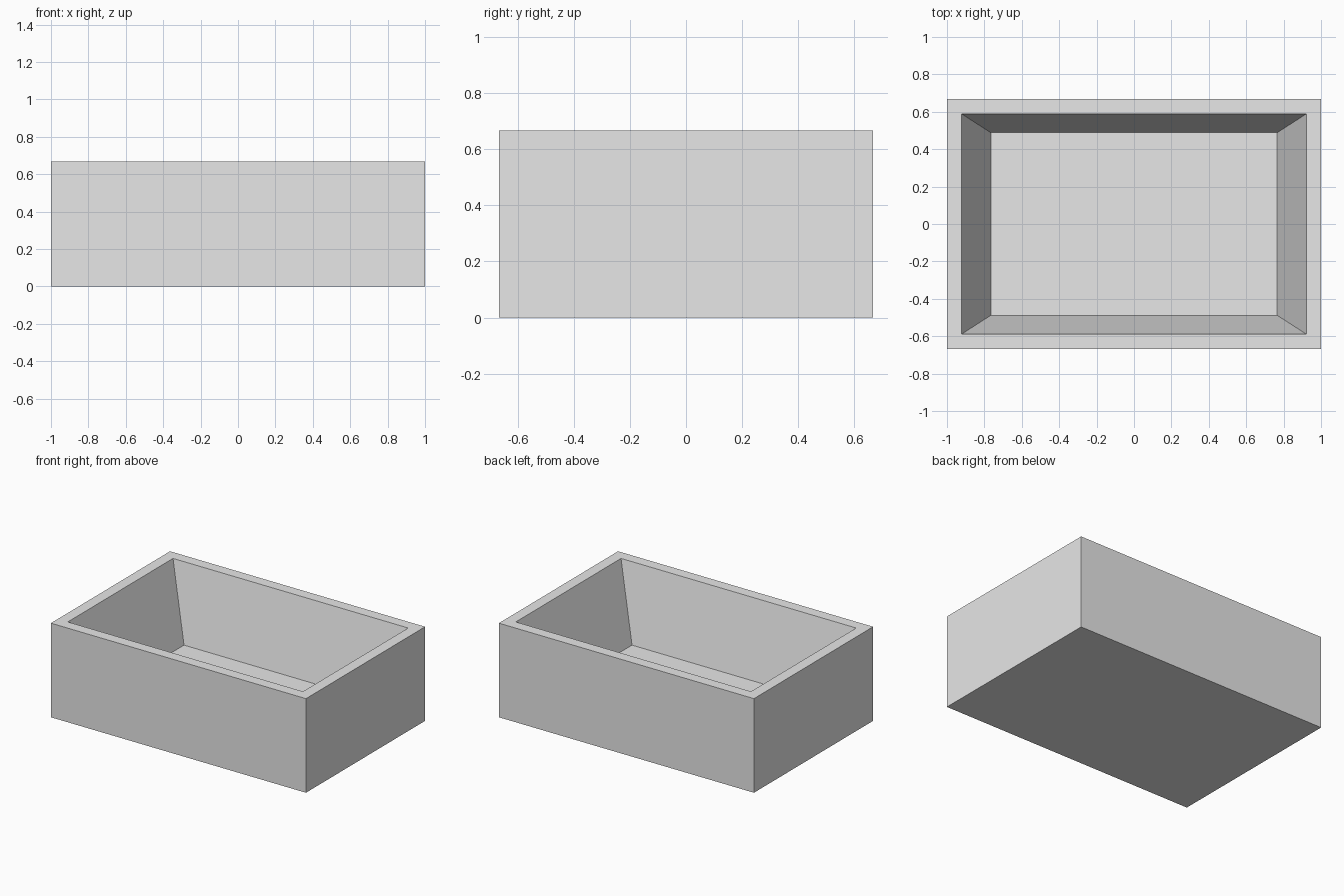
import bpy
import bmesh

cube = bpy.data.objects.get("Cube")
if cube:
    bpy.data.objects.remove(cube, do_unlink=True)

WIDTH, DEPTH, HEIGHT = 2.0, 1.334, 0.667
RIM = 0.078          # width of the flat rim
FLOOR_Z = 0.133      # height of the inner floor
FLOOR_X, FLOOR_Y = 0.765, 0.488

grey = bpy.data.materials.new("light grey")
grey.use_nodes = True
colour = (0.8, 0.8, 0.8, 1.0)
grey.diffuse_color = colour
grey.node_tree.nodes["Principled BSDF"].inputs["Base Color"].default_value = colour


def ring(bm, x, y, z):
    """Rectangle of vertices with half sizes x and y."""
    return [bm.verts.new((sx * x, sy * y, z))
            for sx, sy in ((-1, -1), (1, -1), (1, 1), (-1, 1))]


# Tray: rings run from the base, up the outside, over the rim, down to the floor
bm = bmesh.new()
rings = [
    ring(bm, WIDTH / 2, DEPTH / 2, 0),
    ring(bm, WIDTH / 2, DEPTH / 2, HEIGHT),
    ring(bm, WIDTH / 2 - RIM, DEPTH / 2 - RIM, HEIGHT),
    ring(bm, FLOOR_X, FLOOR_Y, FLOOR_Z),
]
for low, high in zip(rings, rings[1:]):
    for i in range(4):
        j = (i + 1) % 4
        bm.faces.new((low[i], low[j], high[j], high[i]))
bm.faces.new(reversed(rings[0]))   # underside
bm.faces.new(rings[-1])            # inner floor
bmesh.ops.recalc_face_normals(bm, faces=bm.faces)

mesh = bpy.data.meshes.new("tray")
bm.to_mesh(mesh)
bm.free()
mesh.materials.append(grey)
tray = bpy.data.objects.new("tray", mesh)
bpy.context.collection.objects.link(tray)
